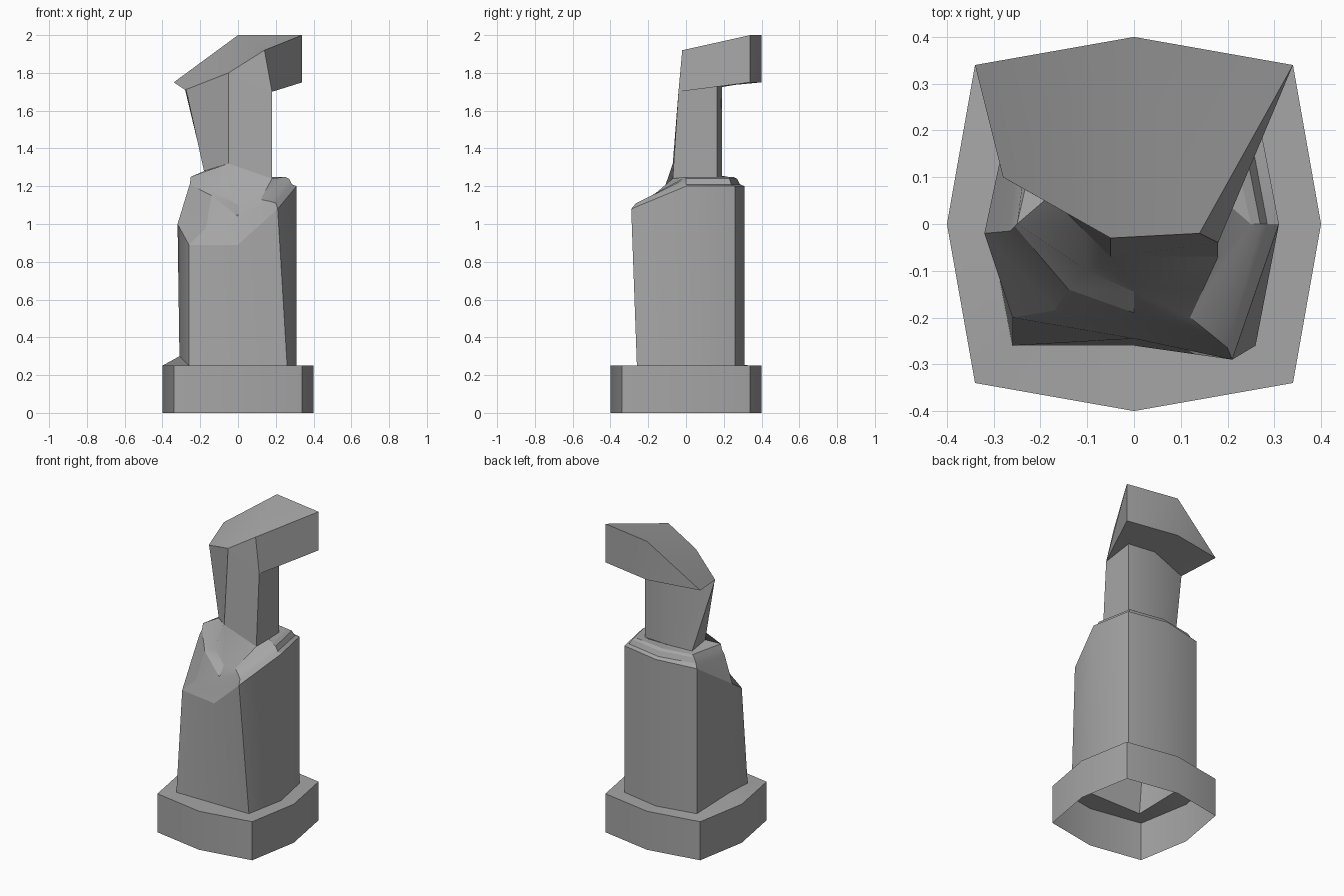
import bpy, math

if "Cube" in bpy.data.objects:
    bpy.data.objects.remove(bpy.data.objects["Cube"])

stone = bpy.data.materials.new("dark_stone")
stone.diffuse_color = (.38, .38, .38, 1)
stone.use_nodes = True
stone.node_tree.nodes["Principled BSDF"].inputs["Base Color"].default_value = stone.diffuse_color


def make(name, verts, faces):
    me = bpy.data.meshes.new(name)
    me.from_pydata(verts, [], faces)
    me.materials.append(stone)
    ob = bpy.data.objects.new(name, me)
    bpy.context.collection.objects.link(ob)
    for o in bpy.context.selected_objects:
        o.select_set(False)
    ob.select_set(True)
    bpy.context.view_layer.objects.active = ob
    bpy.ops.object.shade_smooth_by_angle(angle=math.radians(30))
    return ob


def loft(name, rings):
    """Open skin through counter-clockwise rings, listed bottom to top."""
    n = len(rings[0])
    faces = [(k * n + i, k * n + (i + 1) % n, (k + 1) * n + (i + 1) % n, (k + 1) * n + i)
             for k in range(len(rings) - 1) for i in range(n)]
    return make(name, [v for r in rings for v in r], faces)


def octagon(s, c, z):
    """Rings start on the +x side and run counter-clockwise."""
    return [(x, y, z) for x, y in ((s, 0), (c, c), (0, s), (-c, c),
                                   (-s, 0), (-c, -c), (0, -s), (c, -c))]


# Robe: bottom and chipped top outline
robe_low = octagon(.31, .26, .25)
robe_low[4] = (-.31, 0, .3)
robe_low[6] = (0, -.26, .25)
robe_top = [(.31, 0, 1.2), (.26, .26, 1.2), (0, .31, 1.2), (-.26, .26, 1.19),
            (-.32, -.02, 1.0), (-.26, -.2, .89), (0, -.245, .89), (.21, -.29, 1.08)]

# Plinth: hollow wall plus the ledge running in to the robe
loft("plinth", [octagon(.4, .34, 0), octagon(.4, .34, .25), robe_low])
loft("robe", [robe_low, robe_top])

# Shoulders: stepped rim, folded chest ledge, then the slope up to the neck
rim = [(.285, 0, 1.21), (.24, .24, 1.21), (0, .285, 1.21), (-.24, .24, 1.21),
       (-.265, -.015, 1.18), (-.17, -.185, .98), (0, -.21, .98), (.2, -.265, 1.11)]
fold = [(.27, 0, 1.24), (.225, .23, 1.24), (0, .27, 1.24), (-.22, .23, 1.24),
        (-.255, -.005, 1.21), (-.14, -.14, 1.15), (0, -.19, 1.04), (.17, -.24, 1.12)]
collar = [(.25, 0, 1.25), (.2, .22, 1.25), (0, .25, 1.25), (-.2, .22, 1.25),
          (-.25, 0, 1.25), (-.1, -.1, 1.17), (0, -.145, 1.1), (.12, -.2, 1.13)]
neck_seat = [(.18, .06, 1.24), (.16, .17, 1.24), (0, .19, 1.25), (-.17, .18, 1.25),
             (-.18, .06, 1.28), (-.11, -.01, 1.3), (-.05, -.07, 1.32), (.18, -.07, 1.24)]
loft("shoulders", [robe_top, rim, fold, collar, neck_seat])

# Neck: shaft flaring to the left, its two left edges meeting at the top
neck_top = [(.18, -.04, 1.7), (.18, .165, 1.73), (0, .19, 1.73), (-.28, .1, 1.71), (-.05, -.03, 1.8)]
neck_low = [(.18, -.07, 1.24), (.18, .165, 1.24), (0, .19, 1.25), (-.17, .18, 1.25),
            (-.18, .06, 1.28), (-.05, -.07, 1.32)]
loft("neck", [neck_low, neck_top[:4] + [(-.275, .097, 1.712)] + neck_top[4:]])

# Head: sloped block overhanging the back
head = neck_top + [(.14, -.02, 1.92), (.34, .34, 2), (0, .4, 2), (-.34, .34, 1.75),
                   (0, .4, 1.75), (.34, .34, 1.75)]
make("head", head, [(7, 8, 3, 4), (7, 4, 5, 6),              # top
                    (0, 5, 4), (0, 10, 6, 5),                # front, right
                    (10, 9, 7, 6), (9, 8, 7),                # back
                    (0, 1, 10), (1, 2, 9, 10), (2, 3, 8, 9)])  # underside
